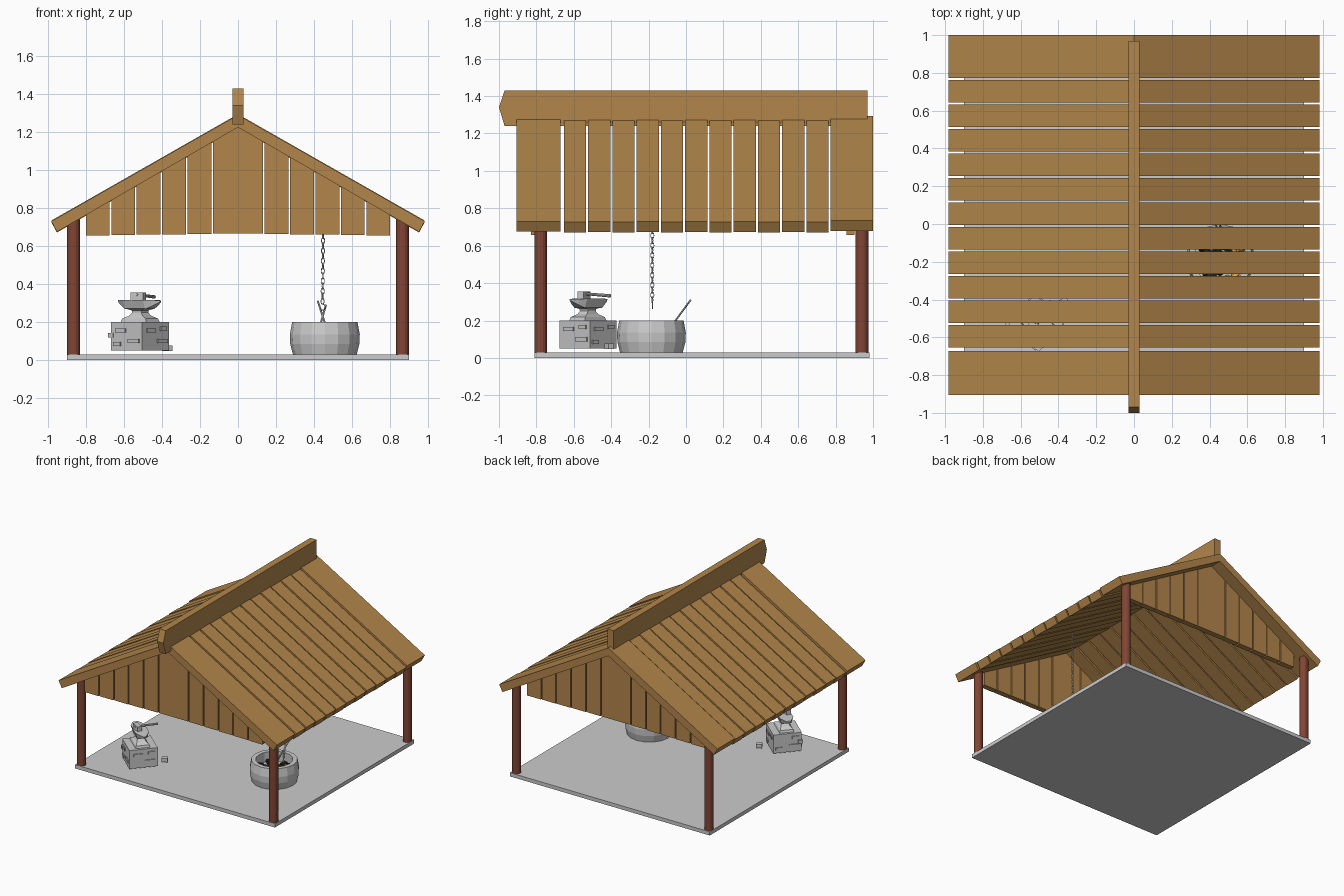
import bpy, bmesh, math, random
from mathutils import Matrix, Vector

if "Cube" in bpy.data.objects:
    bpy.data.objects.remove(bpy.data.objects["Cube"])

random.seed(4)


def material(name, rgb):
    m = bpy.data.materials.new(name)
    m.diffuse_color = (*rgb, 1)
    m.use_nodes = True
    m.node_tree.nodes["Principled BSDF"].inputs["Base Color"].default_value = m.diffuse_color
    return m


WOOD = material("plank_wood", (0.45, 0.24, 0.07))
POST = material("post_wood", (0.22, 0.06, 0.035))
COAL = material("coal", (0.02, 0.02, 0.02))
EMBER = material("ember", (0.8, 0.4, 0.06))


def finish(name, bm, mat=None, matrix=None):
    if matrix is not None:
        bm.transform(matrix)
    bmesh.ops.recalc_face_normals(bm, faces=bm.faces)
    me = bpy.data.meshes.new(name)
    bm.to_mesh(me)
    bm.free()
    ob = bpy.data.objects.new(name, me)
    bpy.context.collection.objects.link(ob)
    if mat:
        me.materials.append(mat)
    return ob


def loft(name, rings, mat=None, matrix=None, caps=True):
    """Skin a list of equal-sized closed rings."""
    bm = bmesh.new()
    vs = [[bm.verts.new(p) for p in r] for r in rings]
    n = len(vs[0])
    for a, b in zip(vs, vs[1:]):
        for i in range(n):
            bm.faces.new((a[i], a[(i + 1) % n], b[(i + 1) % n], b[i]))
    if caps:
        bm.faces.new(vs[0])
        bm.faces.new(vs[-1])
    return finish(name, bm, mat, matrix)


def prism_y(name, pts, y0, y1, mat=None, matrix=None):
    return loft(name, [[(x, y, z) for x, z in pts] for y in (y0, y1)], mat, matrix)


def box(name, centre, size, mat=None, matrix=None, rot=0):
    bm = bmesh.new()
    bmesh.ops.create_cube(bm, size=1)
    bm.transform(Matrix.Translation(centre) @ Matrix.Rotation(rot, 4, 'Z') @ Matrix.Diagonal((*size, 1)))
    return finish(name, bm, mat, matrix)


def lathe(name, profile, n, centre, mat=None, caps=True):
    rings = [[(r * math.cos(2 * math.pi * i / n), r * math.sin(2 * math.pi * i / n), z)
              for i in range(n)] for r, z in profile]
    return loft(name, rings, mat, Matrix.Translation(centre), caps)


def rod(name, a, b, r, n=6, mat=None, r2=None):
    a, b = Vector(a), Vector(b)
    bm = bmesh.new()
    bmesh.ops.create_cone(bm, cap_ends=True, segments=n, radius1=r,
                          radius2=r if r2 is None else r2, depth=(b - a).length)
    m = Matrix.Translation((a + b) / 2) @ (b - a).to_track_quat('Z', 'Y').to_matrix().to_4x4()
    return finish(name, bm, mat, m)


# Floor slab and corner posts
box("floor_slab", (0, 0.085, 0.015), (1.8, 1.79, 0.03))
for x in (-0.866, 0.866):
    for y in (-0.777, 0.941):
        lathe("corner_post", [(0.034, 0.03), (0.034, 0.74)], 16, (x, y, 0), POST)

# Roof planks: one chevron per row, wide rows at both ends
rows = [(-0.905, -0.672, 0)]
rows += [(-0.653 + i * 0.1297, -0.534 + i * 0.1297, -0.004 + 0.003 * (i % 2)) for i in range(11)]
rows += [(0.773, 1.0, 0.004)]
for y0, y1, dz in rows:
    chevron = [(-0.983, 0.73), (0, 1.29), (0.983, 0.73), (0.953, 0.675), (0, 1.225), (-0.953, 0.675)]
    prism_y("roof_plank", [(x, z + dz) for x, z in chevron], y0, y1, WOOD)

# Ridge beam with a pointed front end
side = [(-0.97, 1.24), (-1.0, 1.34), (-0.97, 1.43), (0.97, 1.43), (0.97, 1.24)]
loft("ridge_beam", [[(x, y, z) for y, z in side] for x in (-0.028, 0.028)], WOOD)


# Gable boards, cut to the roof slope
def under(x):
    return 1.232 - 0.577 * abs(x)


for y0, y1 in ((-0.83, -0.785), (0.857, 0.902)):
    prism_y("gable_centre_board", [(-0.131, 0.665), (0.131, 0.665), (0.131, under(0.131)),
                                   (0, under(0)), (-0.131, under(0.131))], y0, y1, WOOD)
    for s in (-1, 1):
        for i in range(5):
            a = 0.14 + i * 0.134
            b = a + 0.125
            zb = 0.664 - 0.002 * i
            prism_y("gable_board", [(s * a, zb), (s * b, zb), (s * b, under(b)), (s * a, under(a))],
                    y0, y1, WOOD)

# Fire pot: thick-walled barrel shape with coals
CX, CY = 0.457, -0.185
lathe("fire_pot", [(0.168, 0.03), (0.182, 0.085), (0.184, 0.135), (0.172, 0.2),
                   (0.138, 0.2), (0.138, 0.12)], 16, (CX, CY, 0))
for i in range(46):
    r, t = 0.122 * math.sqrt(random.random()), random.uniform(0, 2 * math.pi)
    bm = bmesh.new()
    bmesh.ops.create_icosphere(bm, subdivisions=1, radius=random.uniform(0.02, 0.03))
    m = Matrix.Translation((CX + r * math.cos(t), CY + r * math.sin(t), random.uniform(0.125, 0.145)))
    finish("ember" if i % 4 == 0 else "coal", bm, EMBER if i % 4 == 0 else COAL,
           m @ Matrix.Rotation(t, 4, 'X') @ Matrix.Diagonal((1, 0.8, 0.75, 1)))

# Tongs leaning in the pot
rod("tongs_arm", (0.475, -0.1, 0.14), (0.42, 0.025, 0.31), 0.005)
rod("tongs_arm", (0.42, -0.1, 0.14), (0.463, 0.01, 0.29), 0.005)

# Hanging chain and hook
def torus_link(name, matrix, arc=1.0, R=0.012, r=0.0028, n=10):
    rings = []
    steps = n if arc < 1 else n + 1
    for i in range(steps):
        t = 2 * math.pi * arc * i / n
        rings.append([((R + r * math.cos(u)) * math.cos(t), r * math.sin(u), (R + r * math.cos(u)) * math.sin(t))
                      for u in (k * math.pi / 2.5 for k in range(5))])
    return loft(name, rings, None, matrix, caps=arc < 1)


z, i = 0.31, 0
while z < 0.985:
    x = 0.445 + 0.006 * (z - 0.3) / 0.7
    torus_link("chain_link", Matrix.Translation((x, -0.18, z)) @ Matrix.Rotation(math.pi / 2 * (i % 2) + 0.3, 4, 'Z')
               @ Matrix.Diagonal((0.75, 0.9, 1.35, 1)))
    z += 0.0265
    i += 1
torus_link("chain_hook", Matrix.Translation((0.445, -0.18, 0.278)) @ Matrix.Rotation(math.radians(150), 4, 'Y'),
           0.7, 0.015, 0.003)

# Anvil block, turned on the floor, with raised stones
A = Matrix.Translation((-0.515, -0.525, 0)) @ Matrix.Rotation(math.radians(-41), 4, 'Z')
S = 0.108
box("anvil_block", (0, 0, 0.125), (2 * S, 2 * S, 0.15), None, A)
stones = [(-0.04, 0.155, 0.07), (0.05, 0.1, 0.08), (-0.065, 0.085, 0.05), (0.06, 0.165, 0.05)]
for k in range(4):
    for j, (u, h, w) in enumerate(stones):
        if (j + k) % 4 != 3:
            box("raised_stone", (u, -S, h), (w, 0.014, 0.022), None,
                A @ Matrix.Rotation(k * math.pi / 2, 4, 'Z'))
box("corner_stone", (-S, -S + 0.012, 0.13), (0.035, 0.035, 0.025), None, A)
box("loose_stone", (-0.372, -0.41, 0.062), (0.045, 0.035, 0.03), None, None, 0.5)

# Anvil: flared foot, waist, and a top pointed at both ends
foot = [(0.088, 0.055, 0.2), (0.082, 0.05, 0.218), (0.045, 0.034, 0.234), (0.032, 0.028, 0.25),
        (0.034, 0.03, 0.262), (0.065, 0.042, 0.27)]
loft("anvil_foot", [[(-a, -b, z), (a, -b, z), (a, b, z), (-a, b, z)] for a, b, z in foot], None, A)
top = [(-0.138, 0.02, 0.3, 0.315), (-0.075, 0.052, 0.268, 0.317), (0.065, 0.052, 0.268, 0.317),
       (0.105, 0.032, 0.285, 0.315), (0.142, 0.006, 0.305, 0.314)]
loft("anvil_top", [[(x, -w, z1), (x, w, z1), (x, 0.7 * w, z0), (x, -0.7 * w, z0)]
                   for x, w, z0, z1 in top], None, A)

# Hammer resting on the anvil
box("hammer_head", (-0.525, -0.545, 0.336), (0.075, 0.036, 0.038), None, None, math.radians(-29))
rod("hammer_handle", (-0.535, -0.565, 0.345), (-0.44, -0.405, 0.332), 0.007, 8, None, 0.009)
